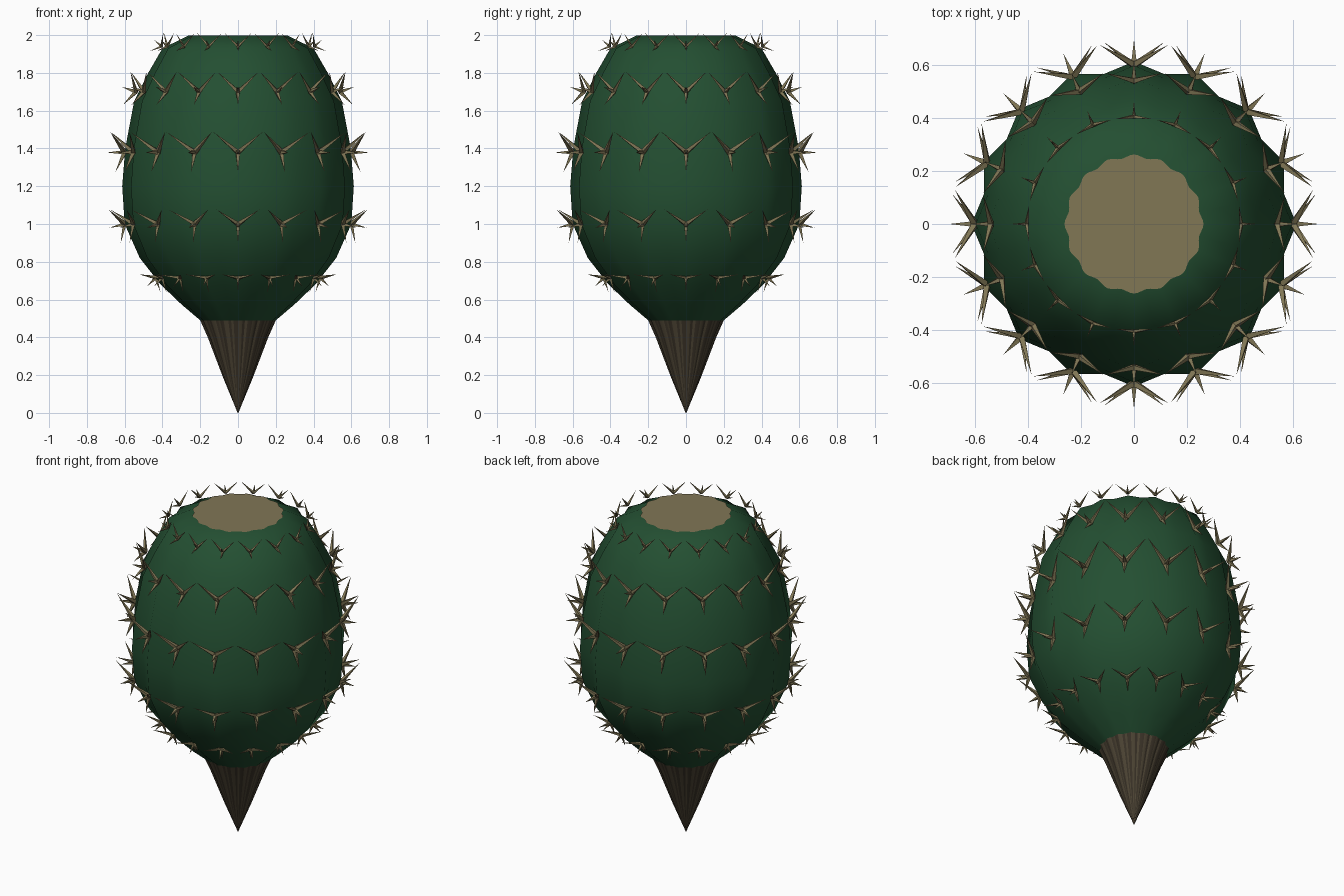
import bpy, bmesh, math
from mathutils import Vector

if "Cube" in bpy.data.objects:
    bpy.data.objects.remove(bpy.data.objects["Cube"])


def material(name, rgb):
    m = bpy.data.materials.new(name)
    m.diffuse_color = tuple((c / 255) ** 2.2 for c in rgb) + (1,)
    m.use_nodes = True
    m.node_tree.nodes["Principled BSDF"].inputs["Base Color"].default_value = m.diffuse_color
    return m


GREEN = material("cactus green", (40, 80, 53))
TAN = material("dry tan", (128, 118, 86))
BROWN = material("root brown", (78, 70, 55))
DARK = material("dark root brown", (60, 53, 43))


def make_object(name, bm, mats, angle=None):
    bmesh.ops.recalc_face_normals(bm, faces=bm.faces)
    me = bpy.data.meshes.new(name)
    bm.to_mesh(me)
    bm.free()
    for m in mats:
        me.materials.append(m)
    ob = bpy.data.objects.new(name, me)
    bpy.context.collection.objects.link(ob)
    if angle:
        bpy.context.view_layer.objects.active = ob
        ob.select_set(True)
        bpy.ops.object.shade_smooth_by_angle(angle=math.radians(angle))
        ob.select_set(False)
    return ob


def shell(name, profile, turn, mats, split=1, cap=False):
    """Eight-sided shell; split divides every flat side into strips."""
    bm = bmesh.new()
    rings = []
    for r, z in profile:
        corners = [Vector((r * math.cos(turn + i * math.pi / 4),
                           r * math.sin(turn + i * math.pi / 4), z)) for i in range(8)]
        rings.append([bm.verts.new(corners[i].lerp(corners[(i + 1) % 8], k / split))
                      for i in range(8) for k in range(split)])
    n = 8 * split
    for a, b in zip(rings, rings[1:]):
        for i in range(n):
            f = bm.faces.new((a[i], a[(i + 1) % n], b[(i + 1) % n], b[i]))
            f.material_index = i % 2 if len(mats) > 1 else 0
    if cap:
        bm.faces.new(rings[-1])
    return make_object(name, bm, mats, 60)


BODY = [(.20, .49), (.30, .575), (.41, .68), (.52, .82), (.60, 1.0), (.613, 1.2),
        (.597, 1.4), (.55, 1.65), (.475, 1.80), (.40, 1.93), (.262, 1.998)]
ROOT = [(.002, 0), (.08, .19), (.16, .40), (.20, .49)]

# Two crossed eight-sided shells give sixteen ribs
for k in range(2):
    shell(f"body_shell_{k + 1}", BODY, k * math.pi / 8, [GREEN], cap=True)
    shell(f"root_{k + 1}", ROOT, k * math.pi / 8, [BROWN, DARK], split=6)

# Scalloped cut top
bm = bmesh.new()
pts = [(.256 + .006 * math.cos(16 * a), a) for a in (i * math.tau / 128 for i in range(128))]
bm.faces.new([bm.verts.new((r * math.cos(a), r * math.sin(a), 2.0)) for r, a in pts])
make_object("cut_top", bm, [TAN])


def spike(bm, base, tip, radius):
    d = (tip - base).normalized()
    side = d.orthogonal().normalized()
    other = d.cross(side)
    ring = [bm.verts.new(base + radius * (side * math.cos(a) + other * math.sin(a)))
            for a in (i * math.pi / 2 for i in range(4))]
    top = bm.verts.new(tip)
    for i in range(4):
        bm.faces.new((ring[i], ring[(i + 1) % 4], top))


# Thorn rows: radius, height, tilt of the outward direction, size
ROWS = [(.405, 1.94, 48, .55), (.54, 1.70, 25, .85), (.60, 1.38, 5, 1.0),
        (.60, 1.00, -8, .87), (.435, .715, -38, .68)]
# Thorn tips: sideways, up, outward
TIPS = [(-.13, .10, .085), (.13, .10, .085), (0, -.11, .04), (0, -.01, .095)]
for row, (r, z, tilt, size) in enumerate(ROWS):
    bm = bmesh.new()
    t = math.radians(tilt)
    for i in range(16):
        a = i * math.pi / 8
        radial = Vector((math.cos(a), math.sin(a), 0))
        side = Vector((-math.sin(a), math.cos(a), 0))
        out = radial * math.cos(t) + Vector((0, 0, math.sin(t)))
        up = Vector((0, 0, math.cos(t))) - radial * math.sin(t)
        base = radial * r + Vector((0, 0, z))
        for s, u, o in TIPS:
            spike(bm, base, base + size * (side * s + up * u + out * o), .016 * size)
    make_object(f"thorn_row_{row + 1}", bm, [TAN])
